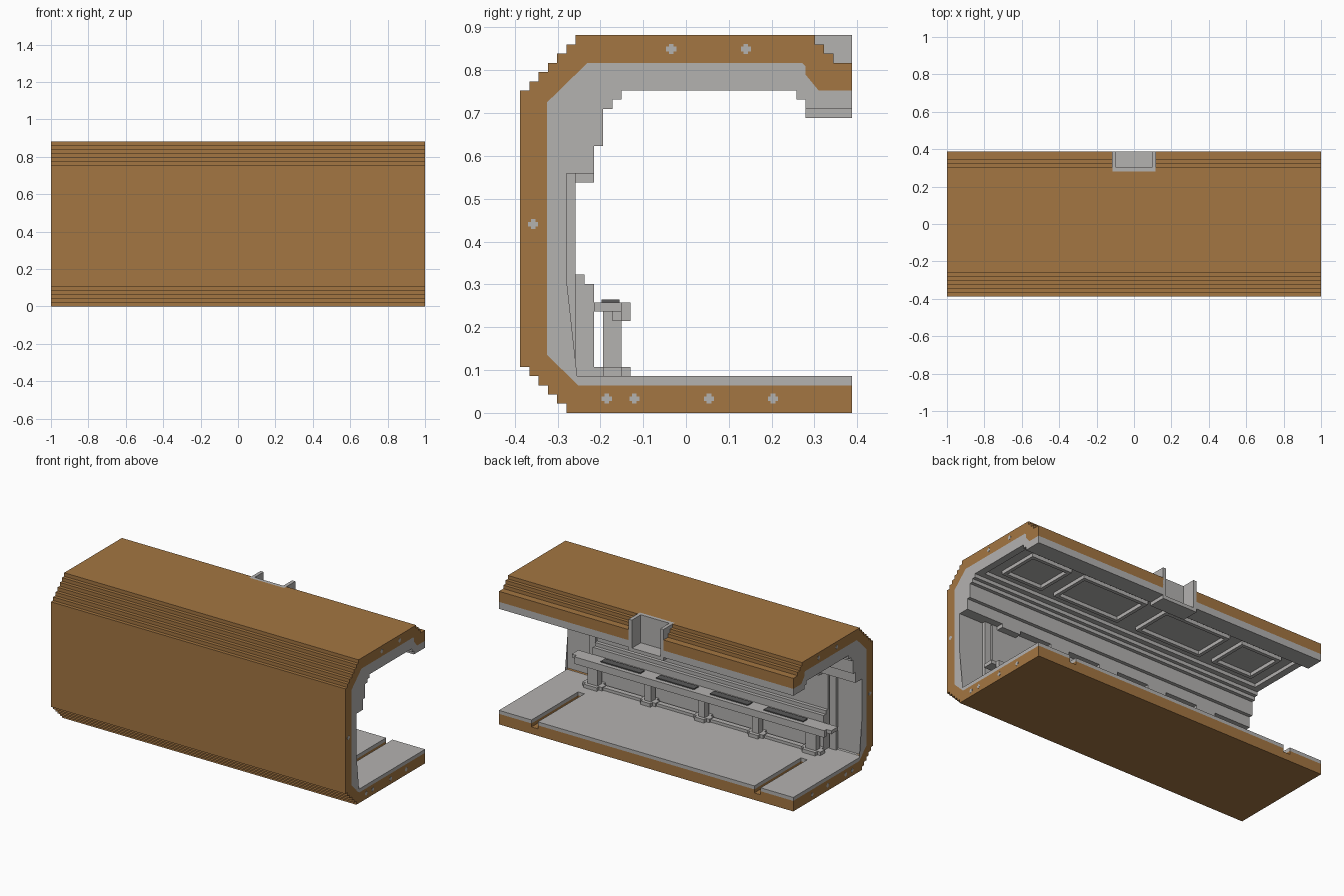
import bpy, bmesh

V = 2 / 93                      # one grid step of the stepped design
L = 46.5                        # half length in grid steps

if "Cube" in bpy.data.objects:
    bpy.data.objects.remove(bpy.data.objects["Cube"])


def material(name, rgb):
    m = bpy.data.materials.new(name)
    m.use_nodes = True
    m.diffuse_color = (*rgb, 1)
    m.node_tree.nodes["Principled BSDF"].inputs["Base Color"].default_value = (*rgb, 1)
    return m


BROWN = material("tan brown", (0.371, 0.181, 0.054))
GREY = material("light grey", (0.456, 0.445, 0.434))
DARK = material("dark grey", (0.10, 0.10, 0.10))


def finish(name, bm, mat):
    bmesh.ops.recalc_face_normals(bm, faces=bm.faces)
    me = bpy.data.meshes.new(name)
    bm.to_mesh(me)
    bm.free()
    if mat:
        me.materials.append(mat)
    ob = bpy.data.objects.new(name, me)
    bpy.context.collection.objects.link(ob)
    return ob


def extrude_profile(name, pts, x0, x1, mat):
    """Sweep a (y, z) outline along x."""
    bm = bmesh.new()
    face = bm.faces.new([bm.verts.new((x0 * V, y * V, z * V)) for y, z in pts])
    ext = bmesh.ops.extrude_face_region(bm, geom=[face], use_keep_orig=True)
    moved = [g for g in ext["geom"] if isinstance(g, bmesh.types.BMVert)]
    bmesh.ops.translate(bm, verts=moved, vec=((x1 - x0) * V, 0, 0))
    return finish(name, bm, mat)


def boxes(name, spans, mat):
    """One object from boxes given as (x0, x1, y0, y1, z0, z1) in grid steps."""
    bm = bmesh.new()
    for x0, x1, y0, y1, z0, z1 in spans:
        vs = bmesh.ops.create_cube(bm, size=1)["verts"]
        bmesh.ops.scale(bm, verts=vs, vec=((x1 - x0) * V, (y1 - y0) * V, (z1 - z0) * V))
        bmesh.ops.translate(bm, verts=vs, vec=((x0 + x1) / 2 * V, (y0 + y1) / 2 * V, (z0 + z1) / 2 * V))
    return finish(name, bm, mat)


def cut(ob, spans):
    for s in spans:
        cutter = boxes("cutter", [s], None)
        cutter.hide_render = True
        mod = ob.modifiers.new("cut", "BOOLEAN")
        mod.operation, mod.solver, mod.object = "DIFFERENCE", "EXACT", cutter
        bpy.context.view_layer.objects.active = ob
        bpy.ops.object.modifier_apply(modifier=mod.name)
        bpy.data.objects.remove(cutter)


def stairs(y, z, dy, dz, n):
    """Stair outline: n steps, each moving first in z and then in y."""
    pts = []
    for i in range(n):
        pts += [(y + i * dy, z + (i + 1) * dz), (y + (i + 1) * dy, z + (i + 1) * dz)]
    return pts


# Outer shell: stepped outside, chamfered inside
seam = [(18, 35), (14.4, 35), (13, 36.7), (13, 37.6), (12.6, 38), (-10.7, 38),
        (-15.1, 33.7), (-15.1, 6.3), (-11.7, 3), (18, 3)]
outer = [(18, 0), (-13, 0)] + stairs(-13, 0, -1, 1, 5) + [(-18, 35)]
outer += [(-17, 35)] + stairs(-17, 35, 1, 1, 5) + [(-12, 41), (14, 41)]
outer += stairs(14, 41, 1, -1, 2) + [(16, 38), (18, 38)]
shell = extrude_profile("outer_shell", outer + seam, -L, L, BROWN)

# Inner lining: niches at both ends, stepped wall in the middle
upper = [(-10, 26), (-10, 29), (-9, 29), (-9, 33), (-8, 33), (-8, 34), (-7, 34),
         (-7, 36), (12, 36), (12, 34), (13, 34), (13, 33), (18, 33)]
mid_wall = [(18, 4), (-10, 4), (-10, 14), (-11, 14), (-11, 15), (-12, 15), (-12, 26)]
end_wall = [(18, 4), (-13, 4), (-13, 26)]
NICHE = 36.5
linings = [
    extrude_profile("lining_middle", seam + mid_wall + upper, -NICHE, NICHE, GREY),
    extrude_profile("lining_left", seam + end_wall + upper, NICHE, L, GREY),
    extrude_profile("lining_right", seam + end_wall + upper, -L, -NICHE, GREY),
]

# Floor slots and the roof notch
slots = [(s * 35.2 - 1, s * 35.2 + 1, -3, 19, 2, 4.5) for s in (-1, 1)]
notch = (-5.4, 5.4, 13.1, 19, 32, 42)
cut(shell, slots + [notch])
cut(linings[0], slots + [notch])

# U-shaped bracket in the roof notch
boxes("roof_bracket", [
    (-5.5, -4.5, 13, 18, 32, 41), (4.5, 5.5, 13, 18, 32, 41),
    (-4.5, 4.5, 13, 14, 32, 41), (-4.5, 4.5, 14, 18, 32, 33)], GREY)

# Ceiling: cross ribs at the ends and rectangular frames
ribs = [(-L, -L + 2, -7, 12, 35, 36), (L - 2, L, -7, 12, 35, 36),
        (-L, L, -7, -5.5, 35, 36), (-L, L, 11, 12, 35, 36)]
for s in (-1, 1):
    for a, b in ((3, 24), (28, 41)):
        x0, x1 = sorted((s * a, s * b))
        ribs += [(x0, x1, -3, -2, 35, 36), (x0, x1, 8, 9, 35, 36),
                 (x0, x0 + 1, -2, 8, 35, 36), (x1 - 1, x1, -2, 8, 35, 36)]
boxes("ceiling_ribs", ribs, GREY)

# Blocks under the wall ledge, pilasters in the end niches
boxes("ledge_blocks", [(x - 3, x + 3, -12, -10, 25, 26) for x in (-32, -16, 0, 16, 32)], GREY)
boxes("niche_pilasters", [(min(s * 37, s * 39), max(s * 37, s * 39), -13, -12, 4, 26)
                          for s in (-1, 1)], GREY)

# Long counter on posts along the wall
POSTS = (-34.5, -17, 0, 17, 34.5)
boxes("counter_top", [(-41, 41, -10, -7, 11, 12), (-39.5, 39.5, -7, -6, 10, 12)], GREY)
boxes("counter_base_rail", [(-34, 34, -9, -7.5, 4, 4.8)], GREY)
posts = []
for x in POSTS:
    w = 1.6 if abs(x) > 30 else 1
    posts += [(x - w, x + w, -9, -7, 4, 11), (x - w - 1.5, x + w + 1.5, -9, -7, 4, 5),
              (x - w - 0.5, x + w + 0.5, -10, -6, 4, 5), (x - w - 1, x + w + 1, -8, -6, 10, 11)]
boxes("counter_posts", posts, GREY)
boxes("counter_panels", [(a + 2.5, b - 2.5, -9.2, -7.2, 12, 12.3)
                         for a, b in zip(POSTS, POSTS[1:])], DARK)

# Small plus-shaped studs on both end faces
studs = []
for y, z in ((-1.6, 39.5), (6.5, 39.5), (-16.6, 20.5), (-8.6, 1.55), (-5.6, 1.55), (2.5, 1.55), (9.45, 1.55)):
    for x in (-L, L):
        studs += [(x - 0.05, x + 0.05, y - 0.55, y + 0.55, z - 0.25, z + 0.25),
                  (x - 0.05, x + 0.05, y - 0.25, y + 0.25, z - 0.55, z + 0.55)]
boxes("end_studs", studs, GREY)
